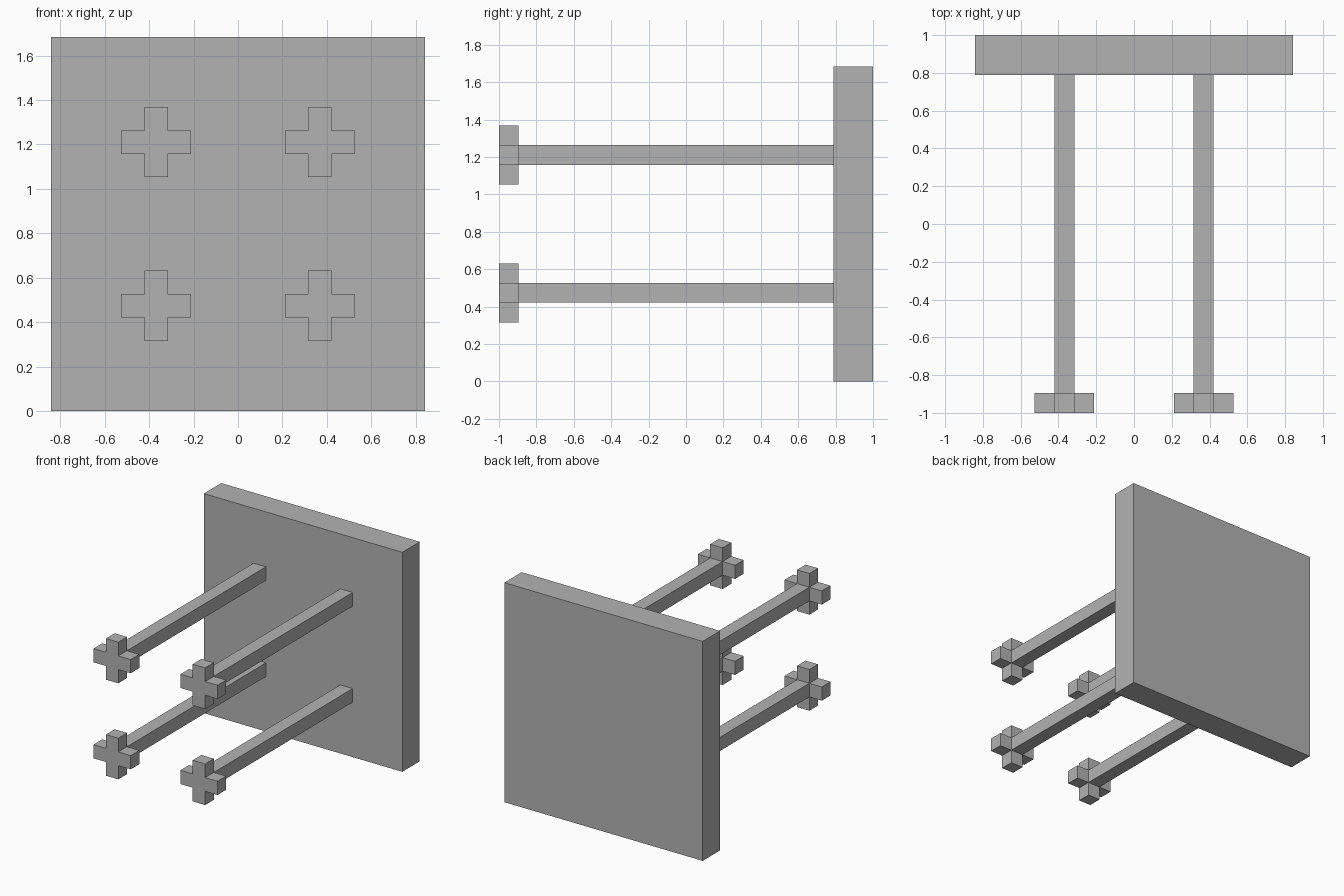
import bpy
import bmesh
from mathutils import Matrix, Vector

old = bpy.data.objects.get("Cube")
if old:
    bpy.data.objects.remove(old, do_unlink=True)

U = 2 / 19  # one grid unit; the model is 19 units deep

grey = bpy.data.materials.new("plain_grey")
grey.use_nodes = True
colour = (0.45, 0.45, 0.45, 1)
grey.diffuse_color = colour
grey.node_tree.nodes["Principled BSDF"].inputs["Base Color"].default_value = colour


def box(bm, centre, size):
    """Add a box, in grid units."""
    matrix = Matrix.Translation(Vector(centre) * U) @ Matrix.Diagonal((*(Vector(size) * U), 1))
    return bmesh.ops.create_cube(bm, size=1, matrix=matrix)


def finish(bm, name, location=(0, 0, 0)):
    mesh = bpy.data.meshes.new(name)
    bmesh.ops.recalc_face_normals(bm, faces=bm.faces)
    bm.to_mesh(mesh)
    bm.free()
    mesh.materials.append(grey)
    obj = bpy.data.objects.new(name, mesh)
    obj.location = Vector(location) * U
    bpy.context.collection.objects.link(obj)


# Square slab at the back
bm = bmesh.new()
box(bm, (0, 8.5, 8), (16, 2, 16))
finish(bm, "back_slab")

# Four rods, each ending in a cross-shaped foot
for side, x in (("left", 3.5), ("right", -3.5)):
    for level, z in (("lower", 4.5), ("upper", 11.5)):
        bm = bmesh.new()
        box(bm, (0, -0.5, 0), (1, 16, 1))
        finish(bm, f"{level}_{side}_rod", (x, 0, z))

        # Cross: a cube with its four side faces pulled out
        bm = bmesh.new()
        box(bm, (0, -9, 0), (1, 1, 1))
        bm.normal_update()
        for face in [f for f in bm.faces if abs(f.normal.y) < 0.5]:
            step = face.normal * U
            arm = bmesh.ops.extrude_discrete_faces(bm, faces=[face])["faces"][0]
            bmesh.ops.translate(bm, verts=arm.verts, vec=step)
        finish(bm, f"{level}_{side}_cross", (x, 0, z))
